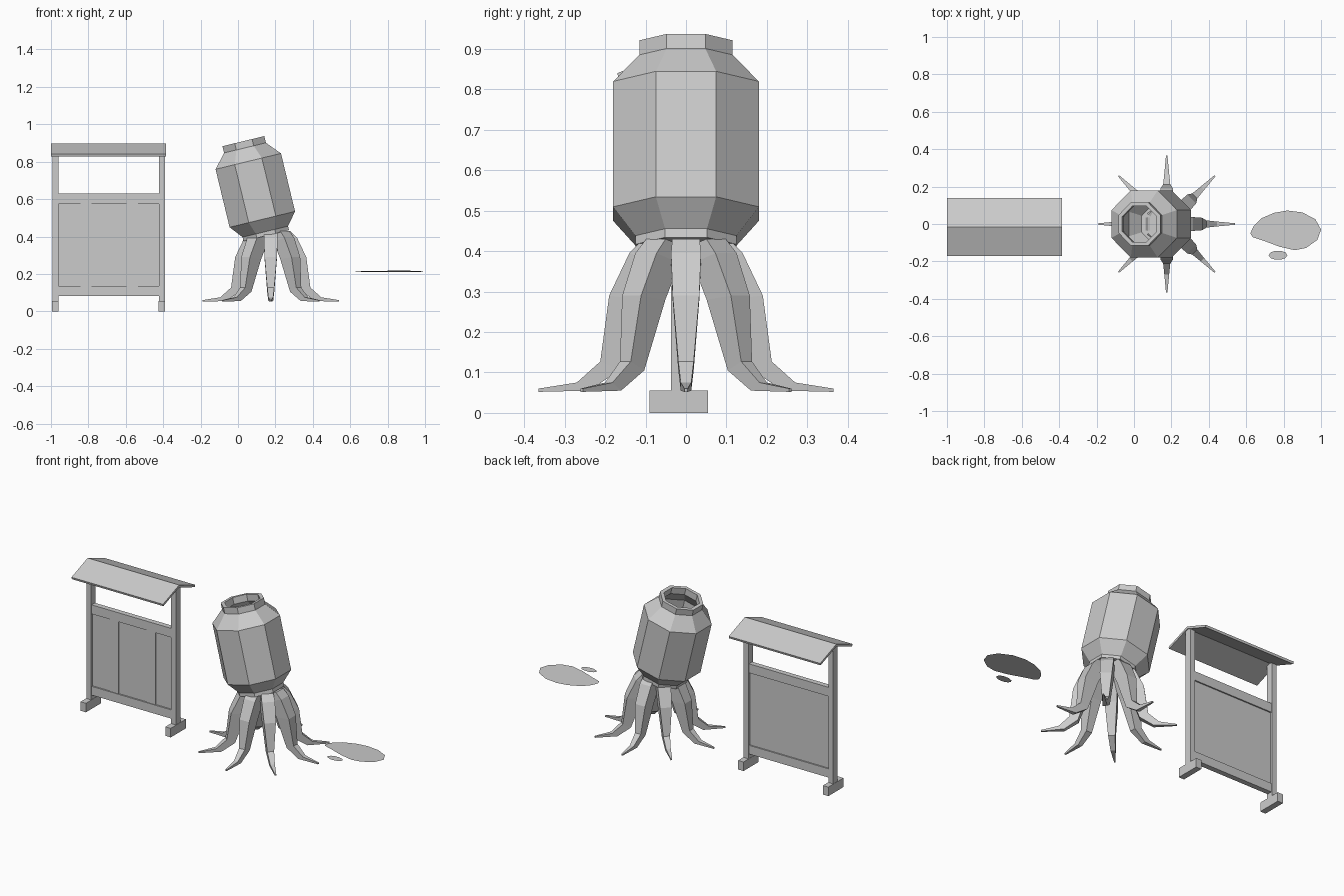
import bpy, bmesh, math
from mathutils import Vector, Matrix

if "Cube" in bpy.data.objects:
    bpy.data.objects.remove(bpy.data.objects["Cube"])


def make(name, bm, recalc=True):
    if recalc:
        bmesh.ops.recalc_face_normals(bm, faces=bm.faces)
    me = bpy.data.meshes.new(name)
    bm.to_mesh(me)
    bm.free()
    ob = bpy.data.objects.new(name, me)
    bpy.context.collection.objects.link(ob)
    return ob


def box(name, x0, x1, y0, y1, z0, z1):
    bm = bmesh.new()
    bmesh.ops.create_cube(bm, size=1)
    for v in bm.verts:
        v.co = ((x0 + x1) / 2 + v.co.x * (x1 - x0),
                (y0 + y1) / 2 + v.co.y * (y1 - y0),
                (z0 + z1) / 2 + v.co.z * (z1 - z0))
    return make(name, bm)


def bridge(bm, rings):
    for a, b in zip(rings, rings[1:]):
        n = len(a)
        for i in range(n):
            bm.faces.new((a[i], a[(i + 1) % n], b[(i + 1) % n], b[i]))


# Notice board: feet, posts, rails, panel, battens
for side, x in (("left", -0.977), ("right", -0.407)):
    box(side + "_foot", x - 0.018, x + 0.018, -0.09, 0.055, 0, 0.055)
    box(side + "_post", x - 0.016, x + 0.016, -0.037, 0.005, 0.055, 0.885)
box("top_rail", -0.962, -0.422, -0.032, 0.0, 0.575, 0.63)
box("bottom_rail", -0.962, -0.422, -0.032, 0.0, 0.082, 0.135)
box("board_panel", -0.962, -0.422, -0.023, -0.008, 0.135, 0.575)
for i, x in enumerate((-0.812, -0.565)):
    box(f"batten_{i}", x - 0.03, x + 0.03, -0.028, -0.022, 0.135, 0.575)

# Gabled roof, profile pulled along x
bm = bmesh.new()
profile = [(-0.17, 0.84), (-0.015, 0.898), (0.14, 0.84),
           (0.136, 0.827), (-0.015, 0.884), (-0.166, 0.827)]
ends = [[bm.verts.new((x, y, z)) for y, z in profile] for x in (-1.0, -0.385)]
bridge(bm, ends)
for e in ends:
    bm.faces.new((e[0], e[1], e[4], e[5]))
    bm.faces.new((e[1], e[2], e[3], e[4]))
make("roof", bm)

# Tilted eight-sided jar: (apothem, height along axis), outside then inside
jar = [(0.125, -0.09), (0.125, -0.068), (0.18, 0), (0.18, 0.319), (0.115, 0.393),
       (0.115, 0.43), (0.095, 0.43), (0.095, 0.39), (0.16, 0.31),
       (0.16, 0.01), (0.105, -0.055)]
bm = bmesh.new()
rings = []
for a, h in jar:
    r = a / math.cos(math.pi / 8)
    rings.append([bm.verts.new((r * math.cos((k + 0.5) * math.pi / 4),
                                r * math.sin((k + 0.5) * math.pi / 4), h))
                  for k in range(8)])
bridge(bm, rings)
bm.faces.new(rings[0])
bm.faces.new(rings[-1])
ob = make("jar", bm)
ob.matrix_world = (Matrix.Translation((0.13, 0, 0.492))
                   @ Matrix.Rotation(math.radians(-13.6), 4, 'Y'))

# Eight tentacles: outer (r, z), inner (r, z), half width
path = [((0.105, 0.43), (0.04, 0.41), 0.034),
        ((0.14, 0.395), (0.06, 0.37), 0.037),
        ((0.19, 0.29), (0.105, 0.28), 0.033),
        ((0.212, 0.127), (0.165, 0.105), 0.019),
        ((0.27, 0.075), (0.24, 0.055), 0.013),
        ((0.365, 0.06), (0.365, 0.052), 0.004)]
for k in range(8):
    bm = bmesh.new()
    rings = []
    for (ro, zo), (ri, zi), w in path:
        rings.append([bm.verts.new(c) for c in
                      ((ro, -w, zo), (ro, w, zo), (ri, w, zi), (ri, -w, zi))])
    bridge(bm, rings)
    bm.faces.new(rings[0])
    bm.faces.new(rings[-1])
    ob = make(f"tentacle_{k}", bm)
    ob.matrix_world = (Matrix.Translation((0.175, 0, 0))
                       @ Matrix.Rotation(k * math.pi / 4, 4, 'Z'))

# Thin flat splash and its droplet
splash = [(0.622, -0.05), (0.64, -0.01), (0.68, 0.03), (0.75, 0.06), (0.82, 0.072),
          (0.9, 0.062), (0.97, 0.025), (1.0, -0.03), (0.98, -0.085), (0.92, -0.128),
          (0.86, -0.14), (0.78, -0.122), (0.7, -0.092), (0.635, -0.07)]
drop = [(0.77 + 0.05 * math.cos(t * math.pi / 5), -0.167 + 0.025 * math.sin(t * math.pi / 5))
        for t in range(10)]
for name, pts, slope in (("splash", splash, 0.04), ("droplet", drop, 0.0)):
    bm = bmesh.new()
    bm.faces.new([bm.verts.new((x, y, 0.212 - slope * y)) for x, y in pts])
    bm.normal_update()
    for f in bm.faces:
        if f.normal.z < 0:
            f.normal_flip()
    make(name, bm, recalc=False)
